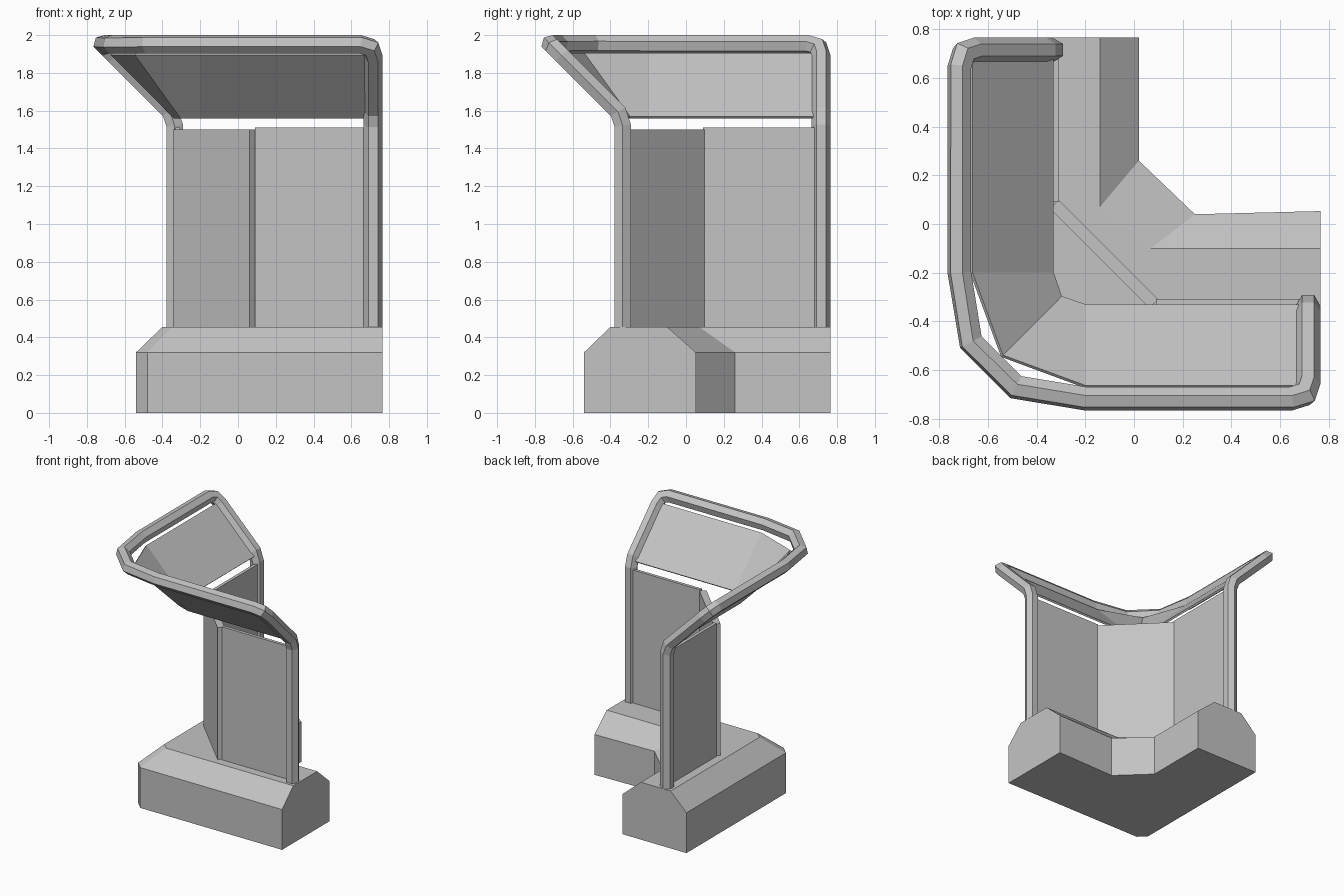
import bpy, bmesh, math
from mathutils import Vector

if "Cube" in bpy.data.objects:
    bpy.data.objects.remove(bpy.data.objects["Cube"])

grey = bpy.data.materials.new("plain_grey")
grey.diffuse_color = (0.55, 0.55, 0.55, 1)
grey.use_nodes = True
grey.node_tree.nodes["Principled BSDF"].inputs["Base Color"].default_value = grey.diffuse_color


def make(name, verts, faces):
    mesh = bpy.data.meshes.new(name)
    bm = bmesh.new()
    vs = [bm.verts.new(v) for v in verts]
    for f in faces:
        bm.faces.new([vs[i] for i in f])
    bmesh.ops.recalc_face_normals(bm, faces=bm.faces)
    bm.to_mesh(mesh)
    bm.free()
    mesh.materials.append(grey)
    ob = bpy.data.objects.new(name, mesh)
    bpy.context.collection.objects.link(ob)
    return ob


def loft(name, rings):
    """Closed rings joined by quads and capped at both ends."""
    n = len(rings[0])
    faces = [tuple(range(n)), tuple((len(rings) - 1) * n + i for i in range(n))]
    for r in range(len(rings) - 1):
        for i in range(n):
            j = (i + 1) % n
            faces.append((r * n + i, r * n + j, (r + 1) * n + j, (r + 1) * n + i))
    return make(name, [v for ring in rings for v in ring], faces)


def prism(name, outline, z0, z1):
    return loft(name, [[(x, y, z) for x, y in outline] for z in (z0, z1)])


def swap(p):
    """Mirror across the diagonal of the corner."""
    return (p[1], p[0], p[2])


# Corner plinth with sloped upper edges
E = 0.765
low = [(E, 0.053), (0.25, 0.04), (0.02, 0.26), (0.02, E),
       (-0.54, E), (-0.54, -0.48), (-0.48, -0.54), (E, -0.54)]
top = [(E, -0.10), (0.07, -0.10), (-0.14, 0.07), (-0.14, E),
       (-0.40, E), (-0.40, -0.35), (-0.35, -0.40), (E, -0.40)]
loft("base", [[(x, y, z) for x, y in pts]
              for pts, z in ((low, 0), (low, 0.32), (top, 0.455))])

# Wall panels: two straight ones and one across the corner
side = [(0.09, -0.332), (0.70, -0.332), (0.70, -0.307), (0.09, -0.307)]
prism("right_wall", side, 0.45, 1.51)
prism("left_wall", [(y, x) for x, y in side], 0.45, 1.51)
prism("corner_wall", [(0.062, -0.345), (0.10, -0.31), (-0.31, 0.10), (-0.345, 0.062)],
      0.45, 1.50)

# Flared canopy, folded around the corner
inner = [(0.675, -0.335, 1.565), (-0.20, -0.335, 1.565), (-0.305, -0.295, 1.565)]
outer = [(0.675, -0.668, 1.90), (-0.20, -0.668, 1.90), (-0.545, -0.54, 1.90)]
inner += [swap(inner[1]), swap(inner[0])]
inner[2] = (-0.30, -0.30, 1.565)
outer[2] = (-0.542, -0.542, 1.90)
outer += [swap(outer[1]), swap(outer[0])]
faces = [(i, i + 1, i + 6, i + 5) for i in range(4)]
faces[1:3] = [(1, 2, 7, 6), (2, 3, 8, 7)]
canopy = make("canopy", inner + outer, faces)
mod = canopy.modifiers.new("thickness", 'SOLIDIFY')
mod.thickness = 0.015
mod.offset = 0

# Six-sided tube frame: (position, direction of its flat side)
half = [((0.715, -0.335, 0.45), (0, 1, 0)),
        ((0.715, -0.335, 1.52), (0, 1, 0)),
        ((0.715, -0.36, 1.595), (0, 1, 0.4)),
        ((0.715, -0.655, 1.89), (0, 1, 1)),
        ((0.70, -0.70, 1.935), (0, 1, 1)),
        ((0.645, -0.717, 1.952), (0, 1, 1)),
        ((-0.20, -0.717, 1.952), (0, 1, 1)),
        ((-0.485, -0.67, 1.952), (0.3, 0.95, 1))]
path = half + [(swap(p), swap(n)) for p, n in reversed(half)]
pts = [Vector(p) for p, _ in path]
rings = []
for i, (p, flat) in enumerate(path):
    p = pts[i]
    d_in = (p - pts[i - 1]).normalized() if i else (pts[1] - p).normalized()
    d_out = (pts[i + 1] - p).normalized() if i < len(pts) - 1 else d_in
    mitre = (d_in + d_out).normalized()
    n = Vector(flat)
    n = (n - d_in * n.dot(d_in)).normalized()
    b = d_in.cross(n)
    ring = []
    for k in range(6):
        a = k * math.pi / 3
        v = 0.05 * (b * math.cos(a) + n * math.sin(a))
        ring.append(p + v - d_in * (v.dot(mitre) / d_in.dot(mitre)))
    rings.append(ring)
loft("tube_frame", rings)
